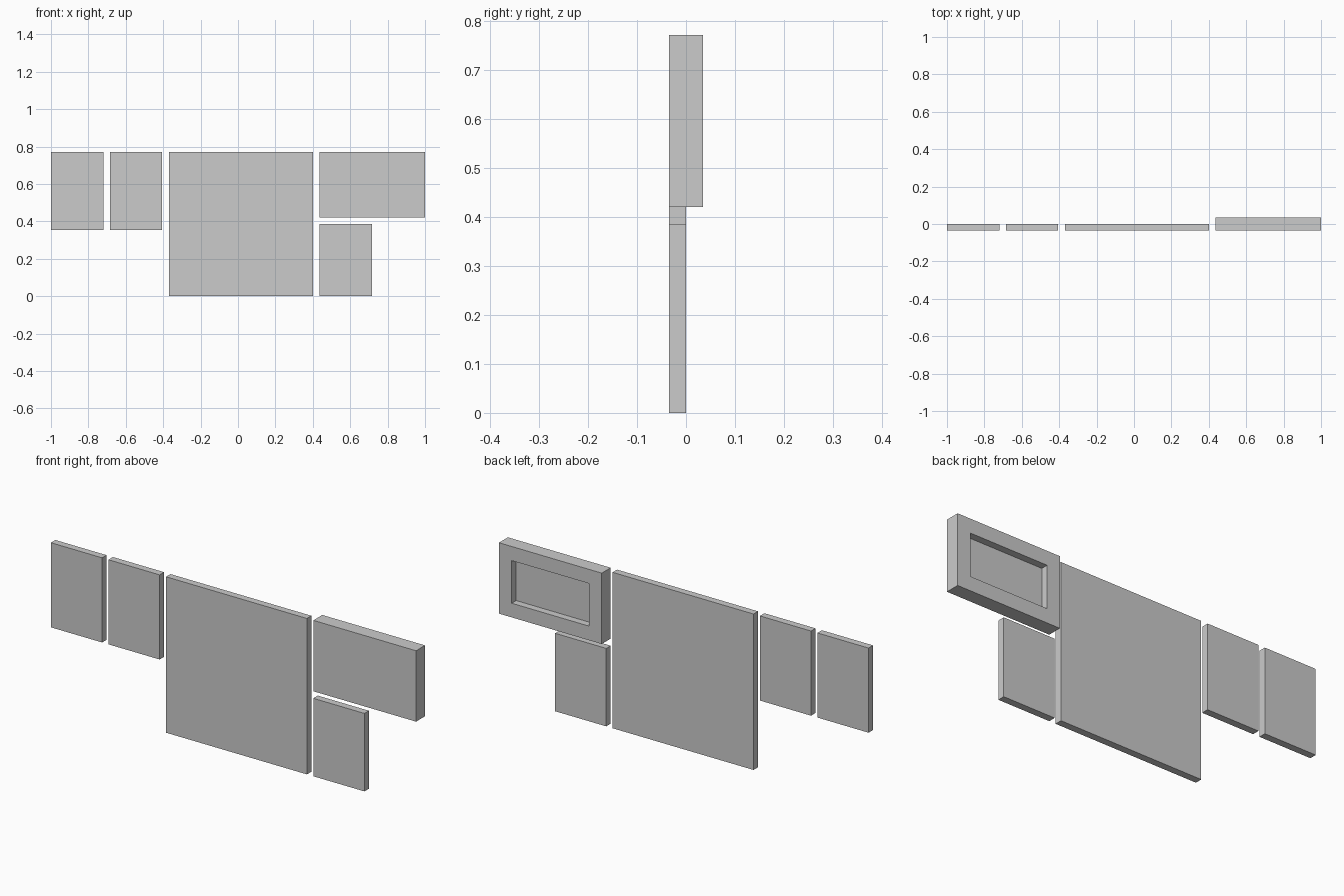
import bpy, bmesh

if "Cube" in bpy.data.objects:
    bpy.data.objects.remove(bpy.data.objects["Cube"])

T = 0.035      # panel thickness
RIM = 0.07     # width of the frame around the recess


def panel(name, x0, x1, z0, z1, y0=-T, y1=0.0, recess=0.0):
    """Flat box; a recess depth sinks a framed pocket into the back (+y) face."""
    bm = bmesh.new()
    bmesh.ops.create_cube(bm, size=1)
    bmesh.ops.scale(bm, vec=(x1 - x0, y1 - y0, z1 - z0), verts=bm.verts)
    bmesh.ops.translate(bm, vec=((x0 + x1) / 2, (y0 + y1) / 2, (z0 + z1) / 2), verts=bm.verts)
    if recess:
        bm.normal_update()
        back = max(bm.faces, key=lambda f: f.normal.y)
        bmesh.ops.inset_region(bm, faces=[back], thickness=RIM, use_even_offset=True)
        pocket = bmesh.ops.extrude_discrete_faces(bm, faces=[back])["faces"][0]
        bmesh.ops.translate(bm, vec=(0, -recess, 0), verts=pocket.verts)
    bmesh.ops.recalc_face_normals(bm, faces=bm.faces)
    mesh = bpy.data.meshes.new(name)
    bm.to_mesh(mesh)
    bm.free()
    obj = bpy.data.objects.new(name, mesh)
    bpy.context.collection.objects.link(obj)
    return obj


# two matching small panels on the left
for i, x in enumerate((-1.0, -0.685)):
    panel(f"left_panel_{i + 1}", x, x + 0.28, 0.353, 0.772)

# large square centre panel
panel("centre_panel", -0.37, 0.402, 0.0, 0.772)

# small lower right panel
panel("lower_right_panel", 0.437, 0.717, 0.0, 0.386)

# thick upper right panel with a pocket in its back
panel("upper_right_framed_panel", 0.437, 1.0, 0.421, 0.772, -T, T, recess=T)
